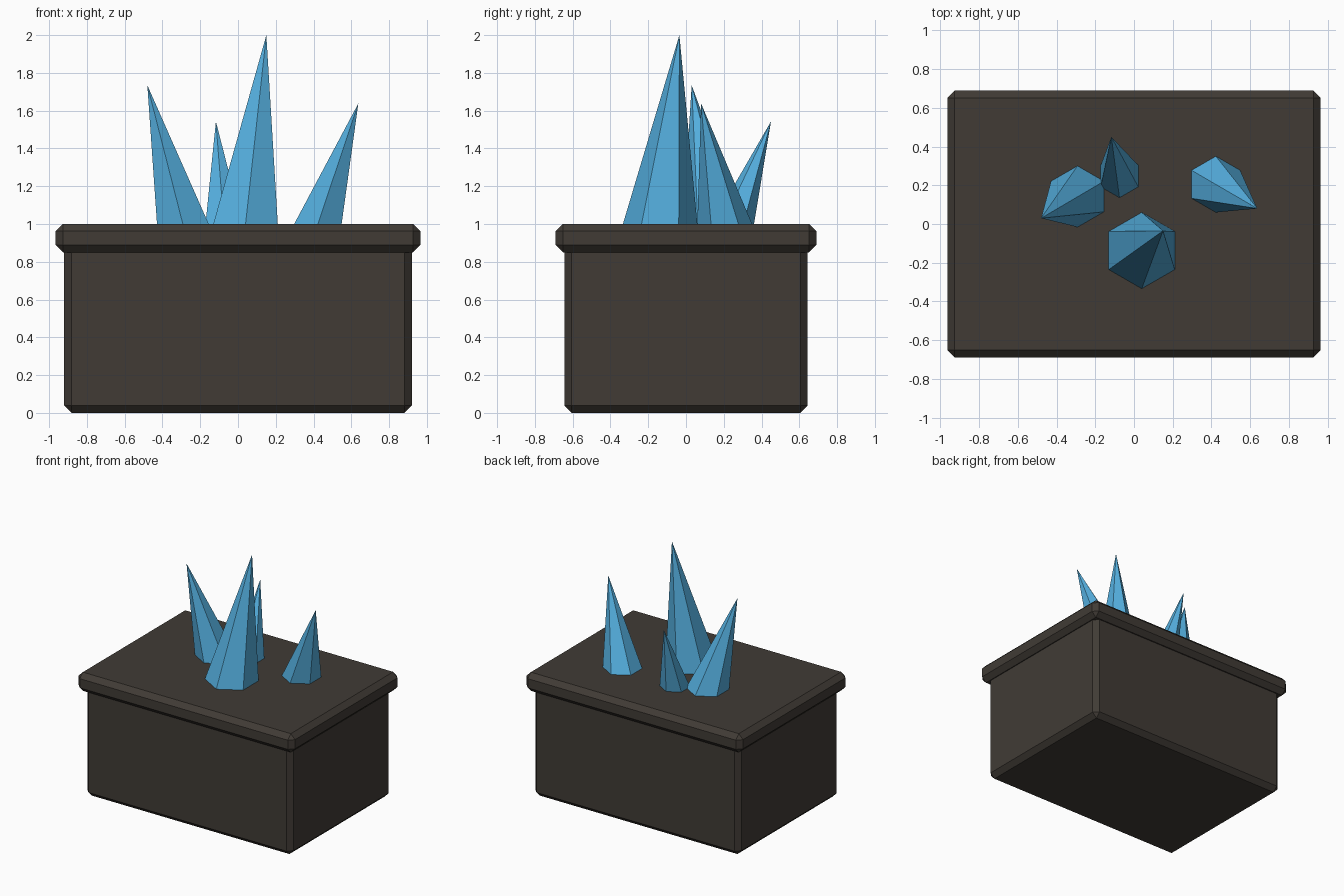
import bpy, bmesh, math

if "Cube" in bpy.data.objects:
    bpy.data.objects.remove(bpy.data.objects["Cube"])


def material(name, rgb):
    m = bpy.data.materials.new(name)
    m.diffuse_color = (*rgb, 1.0)
    m.use_nodes = True
    m.node_tree.nodes["Principled BSDF"].inputs["Base Color"].default_value = m.diffuse_color
    return m


STONE = material("dark_stone", (0.052, 0.044, 0.036))
CRYSTAL = material("crystal_blue", (0.090, 0.430, 0.740))


def finish(bm, name, mat):
    bmesh.ops.recalc_face_normals(bm, faces=bm.faces)
    mesh = bpy.data.meshes.new(name)
    bm.to_mesh(mesh)
    bm.free()
    mesh.materials.append(mat)
    obj = bpy.data.objects.new(name, mesh)
    bpy.context.collection.objects.link(obj)
    return obj


def chamfered_box(name, hx, hy, z0, z1, chamfer):
    bm = bmesh.new()
    bmesh.ops.create_cube(bm, size=2)
    for v in bm.verts:
        v.co = (v.co.x * hx, v.co.y * hy, z1 if v.co.z > 0 else z0)
    obj = finish(bm, name, STONE)
    bevel = obj.modifiers.new("chamfer", "BEVEL")
    bevel.width = chamfer
    bevel.segments = 1
    return obj


def spike(name, centre, radius, tip, sink=0.02):
    """Leaning six-sided spike whose outline at z = 1 has the given centre and radius."""
    bm = bmesh.new()
    k = sink / (tip[2] - 1.0)          # continue the sides slightly into the lid
    ring = []
    for i in range(6):
        a = math.radians(30 + 60 * i)
        x = centre[0] + radius * math.cos(a)
        y = centre[1] + radius * math.sin(a)
        ring.append(bm.verts.new((x + (x - tip[0]) * k, y + (y - tip[1]) * k, 1.0 - sink)))
    top = bm.verts.new(tip)
    bm.faces.new(ring[::-1])
    for i in range(6):
        bm.faces.new((ring[i], ring[(i + 1) % 6], top))
    return finish(bm, name, CRYSTAL)


# Stone planter box and overhanging lid
chamfered_box("box_body", 0.92, 0.643, 0.0, 0.92, 0.038)
chamfered_box("box_lid", 0.965, 0.69, 0.85, 1.0, 0.038)

# Crystal spikes growing from the lid
spike("tall_crystal", (0.04, -0.137), 0.197, (0.15, -0.035, 2.0))
spike("left_crystal", (-0.292, 0.142), 0.158, (-0.48, 0.03, 1.735))
spike("right_crystal", (0.423, 0.205), 0.145, (0.637, 0.08, 1.638))
spike("back_crystal", (-0.075, 0.248), 0.112, (-0.117, 0.45, 1.543))
